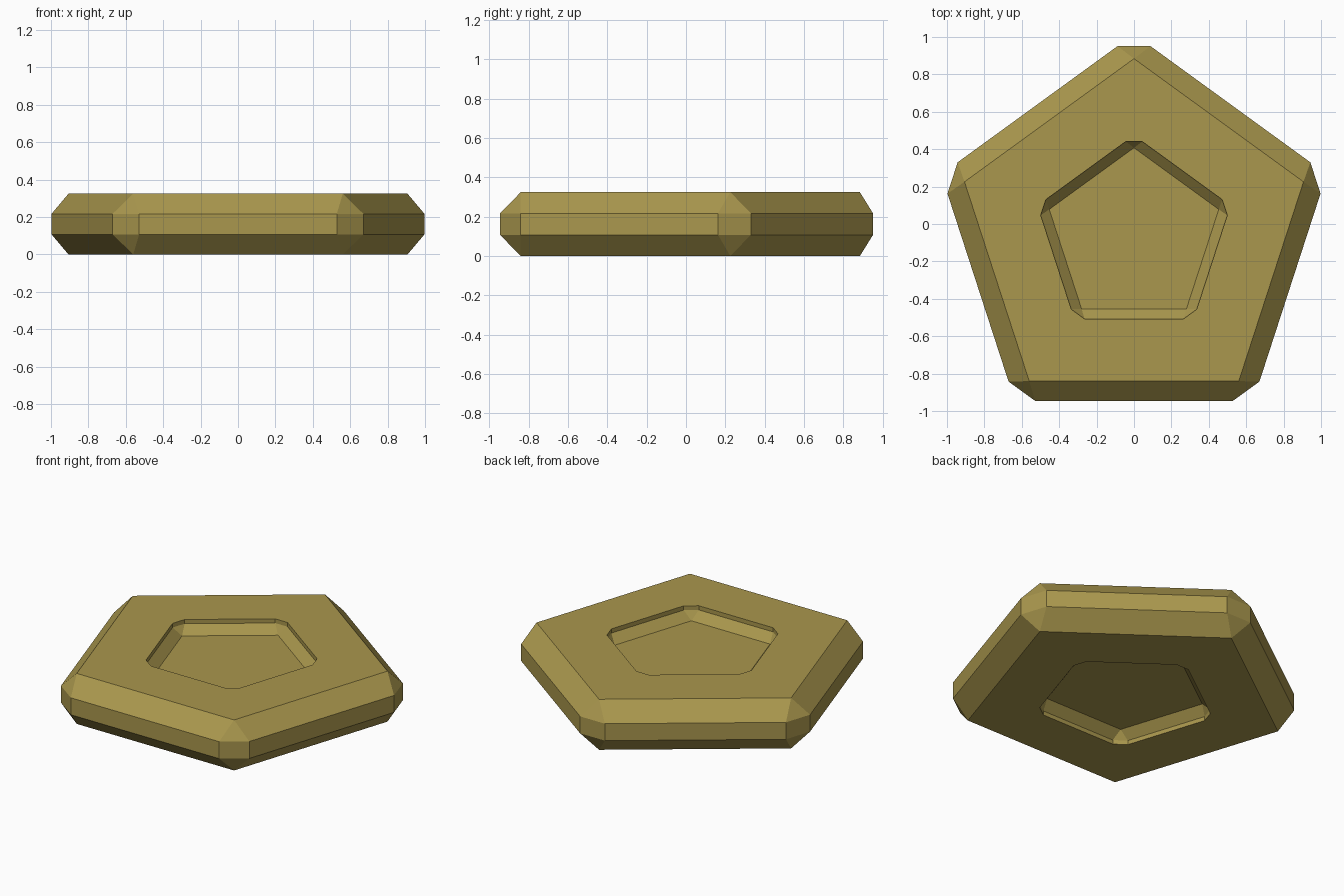
import bpy
import bmesh
import math

if "Cube" in bpy.data.objects:
    bpy.data.objects.remove(bpy.data.objects["Cube"])

CENTRE_Y = -0.069
CORNER_R = 0.953    # sharp five-cornered faces
RIM_R = 1.02        # rim with blunted corners
BLUNT = 0.088       # half width of each blunted corner
HEIGHT = 0.325


def ring(bm, scale, z, blunt):
    """Ten points, two per corner; they coincide where the corner is sharp."""
    r = scale * (RIM_R if blunt else CORNER_R)
    w = scale * BLUNT if blunt else 0.0
    points = []
    for i in range(5):
        a = math.radians(90 + 72 * i)
        for side in (-w, w):
            x = r * math.cos(a) - side * math.sin(a)
            y = r * math.sin(a) + side * math.cos(a)
            points.append(bm.verts.new((x, y + CENTRE_Y, z)))
    return points


# Profile from the upper recess floor, over the rim, to the lower recess floor
half = [
    (0.5, HEIGHT - 0.081, False),   # recess floor
    (0.5, HEIGHT - 0.027, True),    # recess bevel
    (0.5, HEIGHT, True),            # recess wall
    (1.0, HEIGHT, False),           # flat face
    (1.0, 0.217, True),             # outer bevel
]
profile = half + [(s, HEIGHT - z, b) for s, z, b in reversed(half)]

bm = bmesh.new()
rings = [ring(bm, *p) for p in profile]
for upper, lower in zip(rings, rings[1:]):
    for i in range(10):
        j = (i + 1) % 10
        bm.faces.new((upper[i], lower[i], lower[j], upper[j]))
bm.faces.new(rings[0])
bm.faces.new(rings[-1][::-1])

# Merge the doubled sharp corners into single points
bmesh.ops.remove_doubles(bm, verts=bm.verts[:], dist=0.0005)
bmesh.ops.recalc_face_normals(bm, faces=bm.faces[:])

mesh = bpy.data.meshes.new("pentagon_ingot")
bm.to_mesh(mesh)
bm.free()

brass = bpy.data.materials.new("dull_brass")
brass.diffuse_color = (0.40, 0.31, 0.075, 1.0)
brass.use_nodes = True
brass.node_tree.nodes["Principled BSDF"].inputs["Base Color"].default_value = brass.diffuse_color
mesh.materials.append(brass)

ingot = bpy.data.objects.new("pentagon_ingot", mesh)
bpy.context.collection.objects.link(ingot)
